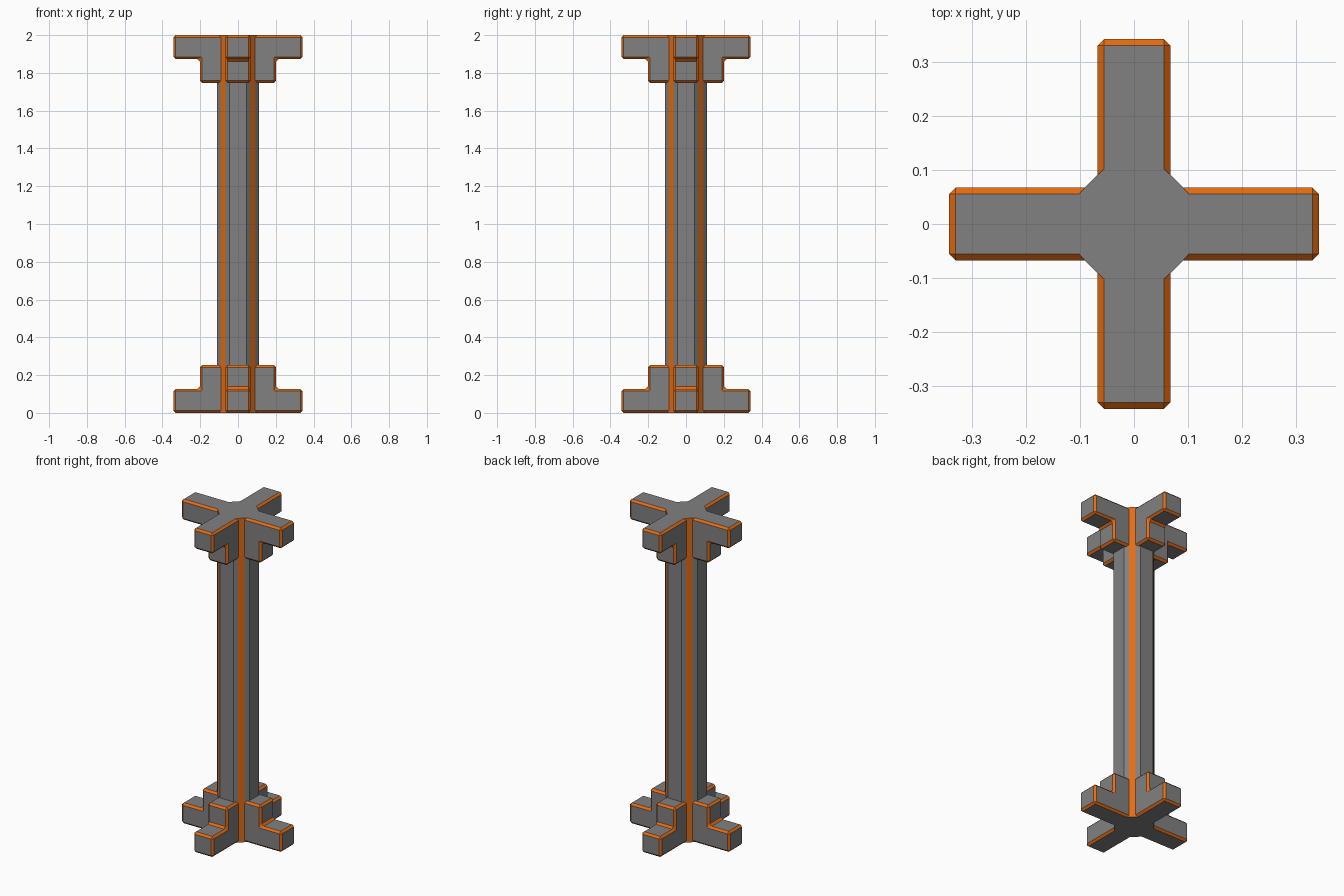
import bpy, bmesh
from math import pi
from mathutils import Matrix

if "Cube" in bpy.data.objects:
    bpy.data.objects.remove(bpy.data.objects["Cube"])

orange = bpy.data.materials.new("orange_trim")
orange.diffuse_color = (0.8, 0.15, 0.006, 1)
orange.use_nodes = True
orange.node_tree.nodes["Principled BSDF"].inputs["Base Color"].default_value = orange.diffuse_color
grey = bpy.data.materials.new("grey_metal")
grey.diffuse_color = (0.22, 0.22, 0.22, 1)
grey.use_nodes = True
grey.node_tree.nodes["Principled BSDF"].inputs["Base Color"].default_value = grey.diffuse_color


def extrude_profile(name, pts, vec, transform=Matrix()):
    """Solid made by extruding a closed outline along a vector."""
    bm = bmesh.new()
    face = bm.faces.new([bm.verts.new(p) for p in pts])
    new = bmesh.ops.extrude_face_region(bm, geom=[face], use_keep_orig=True)
    moved = [g for g in new["geom"] if isinstance(g, bmesh.types.BMVert)]
    bmesh.ops.translate(bm, verts=moved, vec=vec)
    bm.transform(transform)
    bmesh.ops.recalc_face_normals(bm, faces=bm.faces)
    mesh = bpy.data.meshes.new(name)
    bm.to_mesh(mesh)
    bm.free()
    mesh.materials.append(grey)
    mesh.materials.append(orange)
    obj = bpy.data.objects.new(name, mesh)
    bpy.context.collection.objects.link(obj)
    return obj


# Octagonal column with an orange strip down each diagonal face
quarter = [(0.11, 0.0456), (0.092, 0.066), (0.066, 0.092), (0.0456, 0.11)]
outline = []
for x, y in quarter:
    outline.append((x, y, 0))
for _ in range(3):
    outline += [(-y, x, 0) for x, y, z in outline[-4:]]
column = extrude_profile("column", outline, (0, 0, 2))
for poly in column.data.polygons:
    n = poly.normal
    if abs(abs(n.x) - abs(n.y)) < 0.01 and abs(n.z) < 0.1:
        poly.material_index = 1

# Stepped brackets: four at the foot, four mirrored at the head
step = [(0.077, 0), (0.342, 0), (0.342, 0.127), (0.202, 0.127),
        (0.202, 0.253), (0.077, 0.253)]
W = 0.067
for end in ("foot", "head"):
    flip = Matrix()
    if end == "head":
        flip = Matrix.Translation((0, 0, 2)) @ Matrix.Diagonal((1, 1, -1, 1))
    for i, side in enumerate(("right", "back", "left", "front")):
        arm = extrude_profile(f"{end}_bracket_{side}",
                              [(x, -W, z) for x, z in step], (0, 2 * W, 0),
                              flip @ Matrix.Rotation(i * pi / 2, 4, "Z"))
        # Orange chamfer on every edge
        bevel = arm.modifiers.new("chamfer", "BEVEL")
        bevel.width = 0.012
        bevel.segments = 1
        bevel.material = 1
